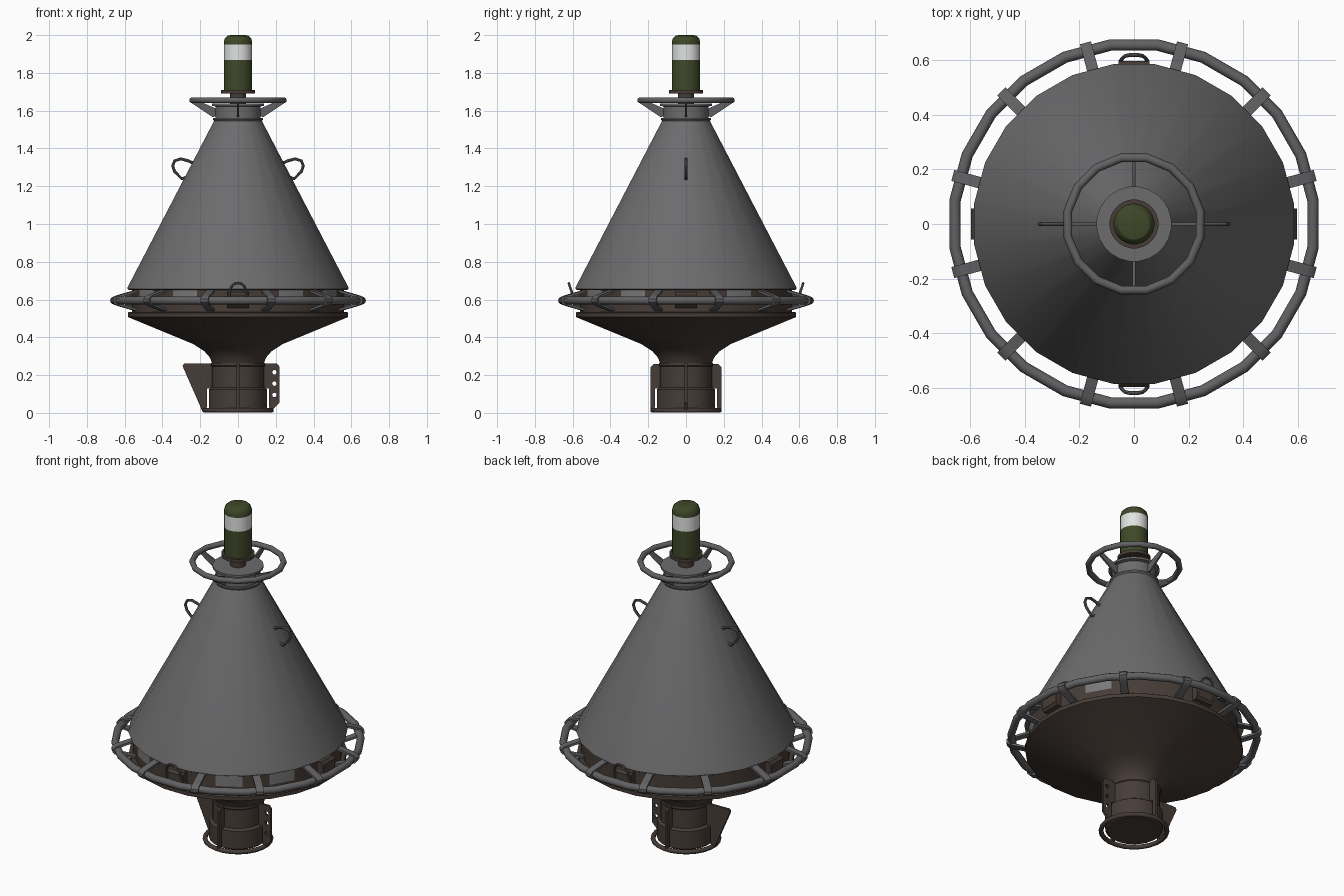
import bpy, bmesh, math
from math import sin, cos, pi, radians

if "Cube" in bpy.data.objects:
    bpy.data.objects.remove(bpy.data.objects["Cube"])


def mat(name, r, g, b):
    m = bpy.data.materials.new(name)
    m.diffuse_color = (r, g, b, 1)
    m.use_nodes = True
    m.node_tree.nodes["Principled BSDF"].inputs["Base Color"].default_value = m.diffuse_color
    return m


GREY = mat("cone_grey", .15, .15, .155)
RAIL = mat("rail_grey", .12, .12, .125)
BROWN = mat("rust_brown", .062, .046, .038)
GREEN = mat("lantern_green", .05, .065, .022)
WHITE = mat("lantern_white", .75, .77, .75)
WORN = mat("worn_paint_grey", .19, .19, .195)


def smooth(ob, angle=32):
    bpy.ops.object.select_all(action='DESELECT')
    bpy.context.view_layer.objects.active = ob
    ob.select_set(True)
    bpy.ops.object.shade_smooth_by_angle(angle=radians(angle))


def lathe(name, prof, m, n=24):
    """Revolve (radius, z) points about z; radius 0 closes to a pole."""
    bm = bmesh.new()
    rings = []
    for r, z in prof:
        if r == 0:
            rings.append([bm.verts.new((0, 0, z))] * n)
        else:
            rings.append([bm.verts.new((r * cos((i + .5) * 2 * pi / n),
                                        r * sin((i + .5) * 2 * pi / n), z)) for i in range(n)])
    for a, b in zip(rings, rings[1:]):
        for i in range(n):
            j = (i + 1) % n
            bm.faces.new(list(dict.fromkeys((a[i], a[j], b[j], b[i]))))
    bmesh.ops.recalc_face_normals(bm, faces=bm.faces)
    me = bpy.data.meshes.new(name)
    bm.to_mesh(me)
    bm.free()
    ob = bpy.data.objects.new(name, me)
    bpy.context.collection.objects.link(ob)
    me.materials.append(m)
    smooth(ob)
    return ob


def curve_mesh(name, loops, m, dims, angle=0, cyclic=False, **props):
    """Curve turned into a mesh and rotated about z."""
    cu = bpy.data.curves.new(name, 'CURVE')
    cu.dimensions = dims
    for k, v in props.items():
        setattr(cu, k, v)
    for pts in loops:
        s = cu.splines.new('POLY')
        s.points.add(len(pts) - 1)
        for p, co in zip(s.points, pts):
            p.co = (co[0], co[1], co[2] if len(co) > 2 else 0, 1)
        s.use_cyclic_u = cyclic
    cu.materials.append(m)
    ob = bpy.data.objects.new(name, cu)
    bpy.context.collection.objects.link(ob)
    ob.rotation_euler = (pi / 2 if dims == '2D' else 0, 0, radians(angle))
    bpy.ops.object.select_all(action='DESELECT')
    bpy.context.view_layer.objects.active = ob
    ob.select_set(True)
    bpy.ops.object.convert(target='MESH')
    ob = bpy.context.view_layer.objects.active
    smooth(ob)
    return ob


def plate(name, loops, angle, thick, m):
    """Upright plate drawn in (radius, z); extra loops become holes."""
    return curve_mesh(name, loops, m, '2D', angle, True, fill_mode='BOTH', extrude=thick / 2)


def tube(name, pts, r, m, angle=0):
    return curve_mesh(name, [pts], m, '3D', angle, False, bevel_depth=r,
                      bevel_resolution=2, use_fill_caps=True)


def ring(name, R, r, z, n, m):
    bpy.ops.mesh.primitive_torus_add(major_radius=R, minor_radius=r, major_segments=n,
                                     minor_segments=10, location=(0, 0, z),
                                     rotation=(0, 0, pi / n))
    ob = bpy.context.object
    ob.name = name
    ob.data.materials.append(m)
    smooth(ob, 40)


# Hull: upper cone, neck and flange
lathe("upper_cone", [(0, .65), (.58, .65), (.591, .656), (.588, .668), (.128, 1.545),
                     (.133, 1.552), (.133, 1.56), (0, 1.56)], GREY)
lathe("neck", [(.12, 1.555), (.12, 1.622), (.138, 1.626), (.138, 1.638), (0, 1.638)], GREY)

# Middle band with worn paint patches on its upper half
band = lathe("middle_band", [(.565, .53), (.565, .58), (.565, .655)], BROWN)
band.data.materials.append(WORN)
for p in band.data.polygons:
    az = round(math.degrees(math.atan2(p.center.y, p.center.x)))
    if p.center.z > .6 and az in (30, -30, -60, -120, -150):
        p.material_index = 1

# Lower hull and foot
lathe("lower_cone", [(0, .535), (.58, .535), (.588, .53), (.588, .508), (.57, .5), (.24, .365),
                     (.18, .327), (.15, .293), (.138, .262), (0, .262)], BROWN)
lathe("foot", [(0, .265), (.145, .265), (.145, .25), (.14, .245), (.14, .135), (.155, .125),
               (.155, .02), (.145, .012), (0, .012)], BROWN)
ring("foot_ring", .178, .013, .0135, 24, BROWN)

# Foot fins: tall fin, drilled fin and two plain ones, each with a slot beside the foot
top = [(.13, .13), (.13, .26)]
slot = [(.178, .015), (.165, .03), (.165, .13)]
plate("tall_fin", [top + [(.285, .262), (.293, .25), (.288, .235), (.2, .035), (.19, .01)] + slot],
      180, .014, BROWN)
holes = [[(.193 + .012 * cos(t * pi / 6), z + .012 * sin(t * pi / 6)) for t in range(12)]
         for z in (.215, .155, .095)]
plate("drilled_fin", [top + [(.205, .262), (.22, .245), (.22, .055), (.19, .025), (.185, .01)]
                      + slot] + holes, 0, .014, BROWN)
for a in (90, -90):
    plate("plain_fin", [top + [(.17, .26), (.188, .242), (.188, .01)] + slot], a, .014, BROWN)

# Fender rail with twelve bent straps
ring("fender_rail", .662, .021, .595, 24, RAIL)
half = [(.555, .652), (.655, .624), (.676, .616), (.688, .603)]
inner = [(.67, .6), (.65, .612), (.555, .64)]
flip = lambda pts: [(x, 1.19 - z) for x, z in reversed(pts)]
for k in range(12):
    plate("rail_strap", [half + flip(half) + flip(inner) + inner], 15 + 30 * k, .042, RAIL)

# Side pads on the band; front and back pads carry a lifting loop
for a in (0, 90, 180, 270):
    plate("side_pad", [[(.55, .555), (.585, .555), (.598, .57), (.598, .625), (.585, .64),
                        (.55, .64)]], a, .115, BROWN)
    if a in (90, 270):
        tube("lifting_loop", [(.595, -.05, .585), (.605, -.045, .64), (.616, -.033, .672),
                              (.62, -.015, .686), (.62, .015, .686), (.616, .033, .672),
                              (.605, .045, .64), (.595, .05, .585)], .007, RAIL, a)

# Handles on the cone
for a in (0, 180):
    tube("cone_handle", [(.275, 0, 1.247), (.298, 0, 1.24), (.335, 0, 1.277), (.346, 0, 1.308),
                         (.335, 0, 1.335), (.302, 0, 1.345), (.265, 0, 1.335), (.232, 0, 1.32)],
         .008, RAIL, a)

# Top guard ring on four gussets
ring("top_guard_ring", .247, .016, 1.655, 16, RAIL)
for a in range(0, 360, 90):
    plate("guard_gusset", [[(.115, 1.57), (.135, 1.566), (.245, 1.64), (.245, 1.655),
                            (.215, 1.655), (.115, 1.61)]], a, .01, RAIL)

# Lantern on its stem; the white band is chosen by height
lathe("lantern_stem", [(.042, 1.63), (.042, 1.7)], BROWN)
lathe("lantern_base", [(0, 1.692), (.09, 1.692), (.09, 1.71), (0, 1.71)], BROWN)
lan = lathe("lantern", [(.075, 1.705), (.075, 1.868), (.075, 1.95), (.075, 1.966), (.07, 1.984),
                        (.058, 1.996), (.04, 2.0), (0, 2.0)], GREEN)
lan.data.materials.append(WHITE)
for p in lan.data.polygons:
    if 1.868 < p.center.z < 1.95:
        p.material_index = 1
